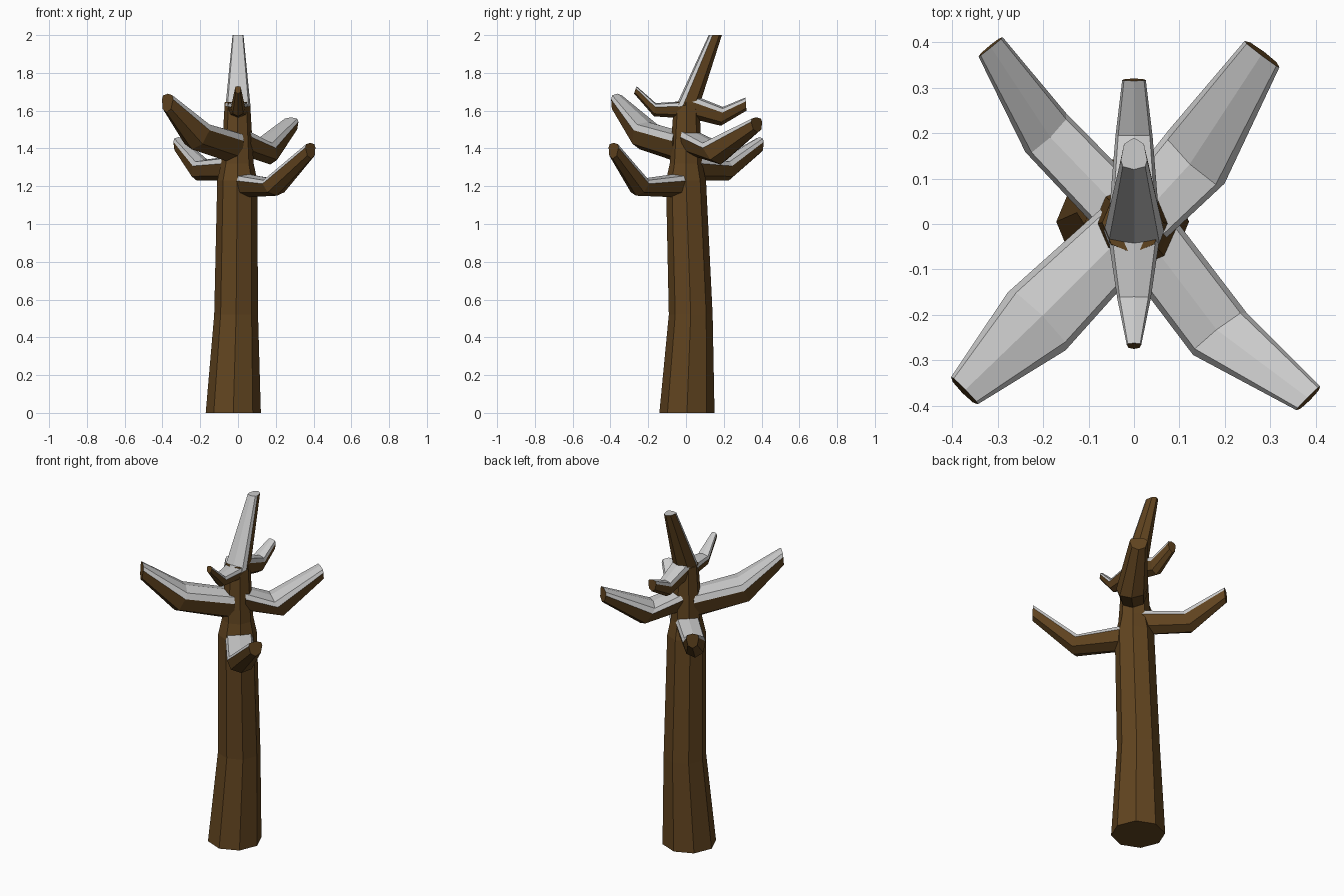
import bpy, bmesh
from math import sin, cos, pi, radians
from mathutils import Vector

if "Cube" in bpy.data.objects:
    bpy.data.objects.remove(bpy.data.objects["Cube"])

bark = bpy.data.materials.new("bark")
bark.diffuse_color = (0.12, 0.058, 0.014, 1)
bark.use_nodes = True
bark.node_tree.nodes["Principled BSDF"].inputs["Base Color"].default_value = bark.diffuse_color
snow = bpy.data.materials.new("snow")
snow.diffuse_color = (0.8, 0.8, 0.8, 1)
snow.use_nodes = True
snow.node_tree.nodes["Principled BSDF"].inputs["Base Color"].default_value = snow.diffuse_color


def loft(name, rings, snow_sides=(), snow_cap=False):
    """Skin a list of equal-length point rings; chosen sides get snow."""
    bm = bmesh.new()
    loops = [[bm.verts.new(p) for p in ring] for ring in rings]
    n = len(loops[0])
    for a, b in zip(loops, loops[1:]):
        for i in range(n):
            j = (i + 1) % n
            f = bm.faces.new((a[i], a[j], b[j], b[i]))
            f.material_index = int(i in snow_sides)
    bm.faces.new(loops[0][::-1])
    bm.faces.new(loops[-1]).material_index = int(snow_cap)
    bmesh.ops.recalc_face_normals(bm, faces=bm.faces)
    me = bpy.data.meshes.new(name)
    bm.to_mesh(me)
    bm.free()
    me.materials.append(bark)
    me.materials.append(snow)
    ob = bpy.data.objects.new(name, me)
    bpy.context.collection.objects.link(ob)
    return ob


# Branch cross-section: ridge on top, snow shoulders, keel below
SECTION = [(0, 1), (0.85, 0.82), (1, 0.4), (0.75, -0.6),
           (0, -1), (-0.75, -0.6), (-1, 0.4), (-0.85, 0.82)]


def branch(name, stations, snow_cap=False):
    """Station: azimuth, top radius, top z, bottom radius, bottom z, half width."""
    rings = []
    for az, rt, zt, rb, zb, hw in stations:
        a = radians(az)
        top = Vector((rt * cos(a), rt * sin(a), zt))
        bot = Vector((rb * cos(a), rb * sin(a), zb))
        side = Vector((-sin(a), cos(a), 0))
        mid, half = (top + bot) / 2, (top - bot) / 2
        rings.append([mid + side * hw * u + half * v for u, v in SECTION])
    return loft(name, rings, (0, 1, 6, 7), snow_cap)


# Trunk: octagonal, leaning slightly, narrowing above the lowest branches
trunk = [(-0.025, 0.005, 0, 0.146), (-0.01, 0.025, 0.52, 0.116),
         (-0.004, 0.0, 1.23, 0.106), (-0.003, 0.0, 1.32, 0.086),
         (-0.003, 0.003, 1.645, 0.067)]
loft("trunk", [[(x + r * cos(k * pi / 4), y + r * sin(k * pi / 4), z)
                for k in range(8)] for x, y, z, r in trunk])

# Bent top leader with snow on its front side
branch("top_leader", [(-90, 0.055, 1.62, -0.075, 1.64, 0.066),
                      (-90, -0.12, 2.0, -0.19, 2.0, 0.029)], True)

# Side branches, each with one elbow
branch("lower_front_branch", [(-45, 0.03, 1.27, 0.03, 1.14, 0.075),
                              (-52, 0.295, 1.24, 0.335, 1.15, 0.075),
                              (-45, 0.54, 1.43, 0.548, 1.345, 0.037)])
branch("lower_back_branch", [(135, 0.03, 1.36, 0.03, 1.23, 0.065),
                             (134, 0.265, 1.34, 0.315, 1.23, 0.062),
                             (129, 0.50, 1.46, 0.505, 1.375, 0.034)])
branch("middle_front_branch", [(-135, 0.03, 1.49, 0.03, 1.32, 0.075),
                               (-135, 0.285, 1.54, 0.345, 1.395, 0.09),
                               (-135.5, 0.52, 1.69, 0.53, 1.59, 0.042)])
branch("middle_back_branch", [(45, 0.03, 1.50, 0.03, 1.365, 0.072),
                              (47, 0.18, 1.44, 0.25, 1.315, 0.085),
                              (53, 0.465, 1.565, 0.475, 1.485, 0.048)])
branch("upper_back_branch", [(90, 0.02, 1.69, 0.02, 1.56, 0.055),
                             (90, 0.195, 1.62, 0.185, 1.52, 0.041),
                             (90, 0.315, 1.67, 0.32, 1.60, 0.026)])
branch("upper_front_branch", [(-90, 0.02, 1.65, 0.02, 1.56, 0.058),
                              (-90, 0.16, 1.64, 0.17, 1.57, 0.037),
                              (-90, 0.262, 1.73, 0.275, 1.69, 0.016)])
